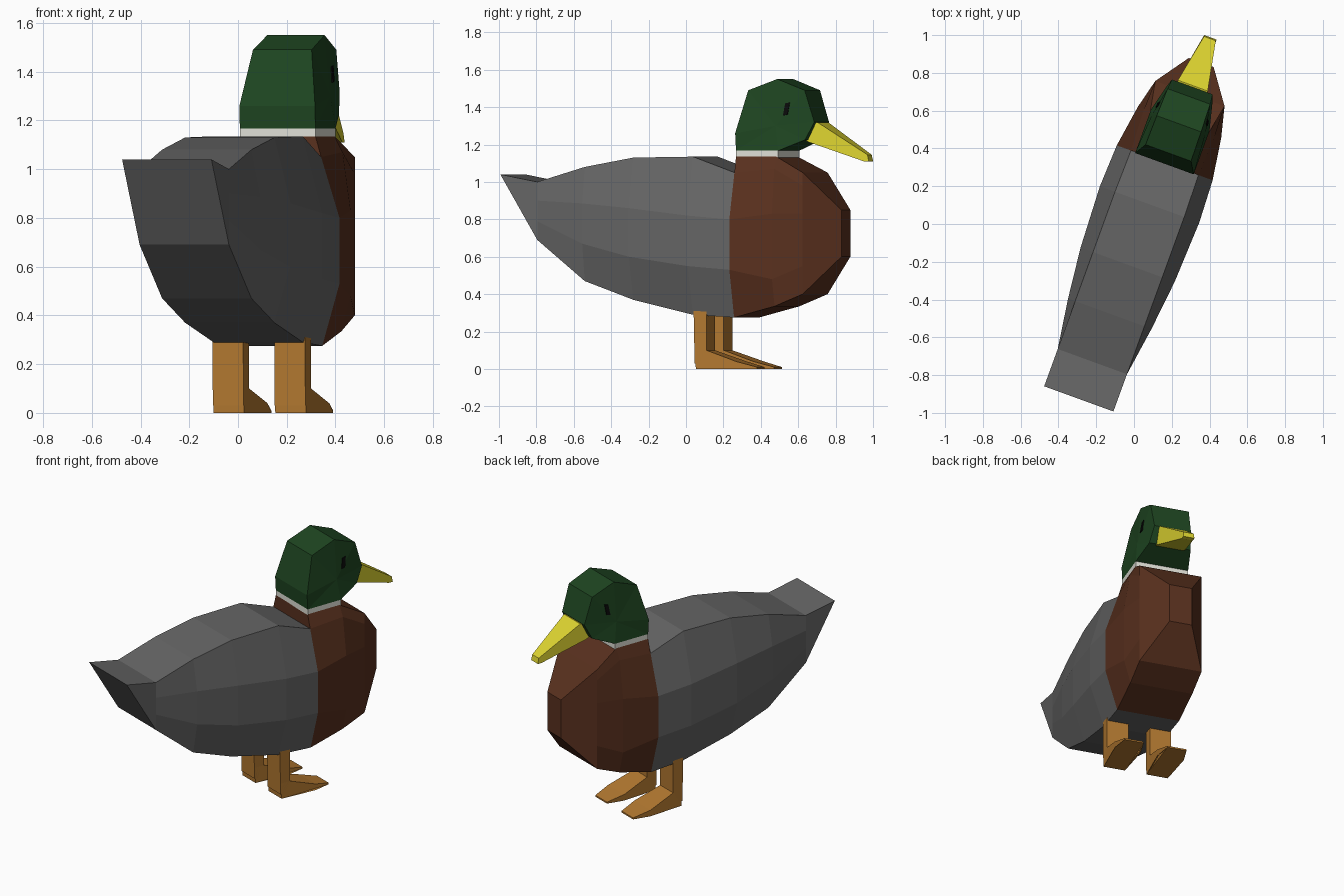
import bpy, bmesh, math

TURN = math.radians(-20)   # bird is turned on its spot
SHIFT = 0.042              # sideways offset of the centre plane


def material(name, rgb):
    m = bpy.data.materials.new(name)
    m.diffuse_color = (*rgb, 1)
    return m


grey = material("grey", (0.13, 0.13, 0.13))
brown = material("brown", (0.10, 0.03, 0.013))
green = material("green", (0.013, 0.06, 0.015))
white = material("white", (0.75, 0.75, 0.68))
yellow = material("yellow", (0.73, 0.66, 0.03))
orange = material("orange", (0.45, 0.19, 0.03))
black = material("black", (0.003, 0.003, 0.003))


def finish(bm, name, mat):
    bmesh.ops.remove_doubles(bm, verts=bm.verts, dist=0.0005)
    bmesh.ops.recalc_face_normals(bm, faces=bm.faces)
    me = bpy.data.meshes.new(name)
    bm.to_mesh(me)
    bm.free()
    me.materials.append(mat)
    ob = bpy.data.objects.new(name, me)
    ob.rotation_euler.z = TURN
    bpy.context.collection.objects.link(ob)
    return ob


def loft(name, stations, mat):
    """Skin mirrored cross-sections; each is (y, [(half width, z) from top down])."""
    bm = bmesh.new()
    rings = []
    for y, half in stations:
        pts = [(w, z) for w, z in half] + [(-w, z) for w, z in reversed(half)]
        rings.append([bm.verts.new((x + SHIFT, y, z)) for x, z in pts])
    n = len(rings[0])
    for a, b in zip(rings, rings[1:]):
        for i in range(n):
            j = (i + 1) % n
            bm.faces.new((a[i], a[j], b[j], b[i]))
    bm.faces.new(rings[0])
    bm.faces.new(rings[-1])
    return finish(bm, name, mat)


def slab(name, profile, mat, x=0, bulge=None):
    """Side profile of (y, z, half width), skinned left to right; bulge pulls out the cheeks."""
    bm = bmesh.new()
    left, right = ([bm.verts.new((SHIFT + x + s * h, y, z)) for y, z, h in profile]
                   for s in (-1, 1))
    n = len(profile)
    for i in range(n):
        j = (i + 1) % n
        bm.faces.new((left[i], left[j], right[j], right[i]))
    for s, side in ((-1, left), (1, right)):
        if bulge:
            y, z, h = bulge
            c = bm.verts.new((SHIFT + x + s * h, y, z))
            for i in range(n):
                bm.faces.new((side[i], side[(i + 1) % n], c))
        else:
            bm.faces.new(side)
    return finish(bm, name, mat)


# Grey body with wedge tail
loft("body", [
    (-0.97, [(0.195, 1.04)] * 4),
    (-0.76, [(0.195, 1.0), (0.195, 0.9), (0.195, 0.79), (0.195, 0.69)]),
    (-0.49, [(0.195, 1.08), (0.235, 0.885), (0.235, 0.67), (0.195, 0.47)]),
    (-0.214, [(0.195, 1.13), (0.265, 0.86), (0.265, 0.6), (0.195, 0.37)]),
    (0.126, [(0.195, 1.135), (0.28, 0.82), (0.28, 0.55), (0.195, 0.29)]),
    (0.36, [(0.19, 1.05), (0.27, 0.8), (0.27, 0.53), (0.195, 0.275)]),
], grey)

# Brown breast rising to the neck
loft("breast", [
    (0.36, [(0.165, 1.135), (0.19, 1.05), (0.27, 0.8), (0.27, 0.53), (0.195, 0.275)]),
    (0.59, [(0.165, 1.135), (0.2, 1.07), (0.235, 0.83), (0.235, 0.48), (0.195, 0.335)]),
    (0.75, [(0.195, 1.05), (0.195, 0.98), (0.195, 0.83), (0.195, 0.55), (0.195, 0.40)]),
    (0.925, [(0.07, 0.85), (0.07, 0.8), (0.07, 0.75), (0.07, 0.68), (0.07, 0.60)]),
], brown)

# Collar
slab("collar", [(0.36, 1.13, 0.165), (0.36, 1.167, 0.165),
                (0.6, 1.167, 0.165), (0.6, 1.13, 0.165)], white)

# Head
slab("head", [(0.36, 1.167, 0.165), (0.355, 1.26, 0.165), (0.416, 1.49, 0.128),
              (0.58, 1.55, 0.125), (0.734, 1.49, 0.12), (0.787, 1.32, 0.115),
              (0.74, 1.225, 0.13), (0.6, 1.167, 0.165)], green, bulge=(0.58, 1.3, 0.15))

# Beak
slab("beak", [(0.70, 1.30, 0.08), (0.795, 1.318, 0.084), (1.06, 1.145, 0.033),
              (1.067, 1.11, 0.035), (1.04, 1.11, 0.035), (0.755, 1.21, 0.09),
              (0.70, 1.23, 0.09)], yellow)

# Eyes: one slanted bar through the head showing on both sides
slab("eyes", [(0.62, 1.355, 0.147), (0.63, 1.42, 0.139),
              (0.655, 1.425, 0.137), (0.645, 1.36, 0.145)], black)

# Legs and feet
for side, x in (("left", -0.135), ("right", 0.135)):
    slab(side + "_leg", [(0.132, 0.32, 0.067), (0.138, 0.03, 0.067),
                         (0.205, 0.03, 0.067), (0.205, 0.32, 0.067)], orange, x)
    loft_foot = [(0.138, 0.1, 0.067), (0.205, 0.1, 0.067), (0.38, 0.04, 0.083), (0.49, 0.01, 0.06),
                 (0.49, 0, 0.06), (0.38, 0, 0.083), (0.145, 0, 0.067)]
    slab(side + "_foot", loft_foot, orange, x)
